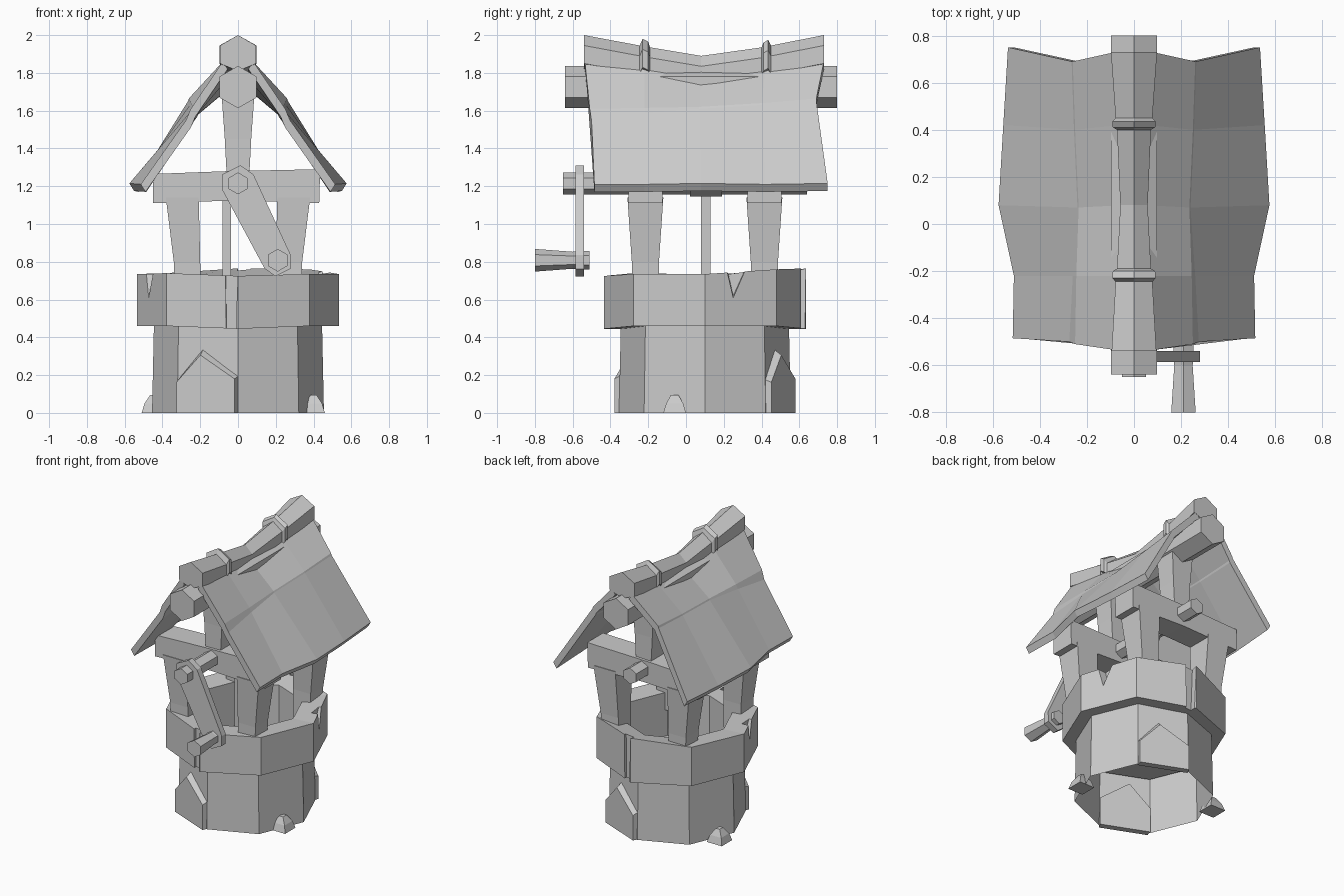
import bpy, bmesh
from math import sin, cos, pi, radians
from mathutils import Vector, Matrix

cube = bpy.data.objects.get("Cube")
if cube:
    bpy.data.objects.remove(cube)

stone = bpy.data.materials.new("plain grey")
stone.use_nodes = True
GREY = (0.6, 0.6, 0.6, 1)
stone.diffuse_color = GREY
stone.node_tree.nodes["Principled BSDF"].inputs["Base Color"].default_value = GREY

CY = 0.1  # the well shaft sits slightly behind the origin
HALF_TURN = Matrix.Translation((0, 2 * CY, 0)) @ Matrix.Rotation(pi, 4, 'Z')


def loft(name, rings, start=True, end=True, closed=False):
    """Bridge rings of equal length into one flat-shaded object."""
    bm = bmesh.new()
    rows = [[bm.verts.new(p) for p in ring] for ring in rings]
    n = len(rows[0])
    pairs = list(zip(rows, rows[1:])) + ([(rows[-1], rows[0])] if closed else [])
    for a, b in pairs:
        for i in range(n):
            j = (i + 1) % n
            bm.faces.new((a[i], a[j], b[j], b[i]))
    if start and not closed:
        bm.faces.new(rows[0][::-1])
    if end and not closed:
        bm.faces.new(rows[-1])
    bmesh.ops.recalc_face_normals(bm, faces=bm.faces)
    mesh = bpy.data.meshes.new(name)
    bm.to_mesh(mesh)
    bm.free()
    mesh.materials.append(stone)
    obj = bpy.data.objects.new(name, mesh)
    bpy.context.collection.objects.link(obj)
    return obj


def octagon(r, z):
    return [(r * cos(i * pi / 4), CY + r * sin(i * pi / 4), z) for i in range(8)]


def rect(x, y, z, w, d):
    """Horizontal rectangle with half sizes w and d."""
    return [(x + sx * w, y + sy * d, z) for sx, sy in ((-1, -1), (1, -1), (1, 1), (-1, 1))]


def hex_y(x, y, z, r):
    """Hexagon facing along y with a point upward."""
    return [(x + r * sin(i * pi / 3), y, z + r * cos(i * pi / 3)) for i in range(6)]


def extrude(name, outline, offset):
    return loft(name, [outline, [Vector(p) + Vector(offset) for p in outline]])


def half_turn_copy(obj, name):
    other = obj.copy()
    other.data = obj.data.copy()
    other.name = name
    other.data.transform(HALF_TURN)
    bpy.context.collection.objects.link(other)
    return other


# Well shaft, open below, with a floor inside
loft("well_wall", [octagon(0.455, 0), octagon(0.445, 0.47)], start=False, end=False)
loft("well_floor", [octagon(0.43, 0.39), octagon(0.43, 0.41)])

# Overhanging stone rim with uneven top
tops = (0.735, 0.76, 0.765, 0.74, 0.735, 0.74, 0.725, 0.735)
rim_rings = []
for i, top in enumerate(tops):
    a = i * pi / 4
    low = 0.445 if i in (2, 6) else 0.46
    rim_rings.append([(r * cos(a), CY + r * sin(a), z) for r, z in
                      ((0.535, low), (0.535, top), (0.37, 0.725), (0.37, 0.4), (0.42, 0.4), (0.42, low))])
rim = loft("well_rim", rim_rings, closed=True)

# Cracks and chips cut out of the rim, repeated on the opposite side
crack = extrude("crack_cutter", [(-0.075, -0.5, 0.8), (-0.005, -0.5, 0.8),
                                 (-0.02, -0.5, 0.4), (-0.07, -0.5, 0.4)], (0.01, 0.11, 0))
notch = extrude("notch_cutter", [(0.6, 0.2, 0.8), (0.6, 0.35, 0.8), (0.6, 0.25, 0.58)], (-0.17, 0, 0.04))
cutters = [crack, notch, half_turn_copy(crack, "back_crack_cutter"), half_turn_copy(notch, "side_notch_cutter")]
bpy.context.view_layer.objects.active = rim
for cutter in cutters:
    cutter.hide_render = True
    mod = rim.modifiers.new("cut", 'BOOLEAN')
    mod.operation = 'DIFFERENCE'
    mod.solver = 'EXACT'
    mod.object = cutter
    bpy.ops.object.modifier_apply(modifier=mod.name)
for cutter in cutters:
    bpy.data.objects.remove(cutter)

# Raised stone with a peaked top, front and back
a = radians(-112.5)
out, along = Vector((cos(a), sin(a), 0)), Vector((-sin(a), cos(a), 0))
origin = Vector((0, CY, 0)) + out * 0.405
slab = [(-0.172, 0), (0.172, 0), (0.172, 0.2), (-0.03, 0.34), (-0.172, 0.18)]
front_slab = loft("front_raised_stone", [
    [origin + along * u + Vector((0, 0, z)) for u, z in slab],
    [origin + out * 0.045 + along * u * 0.97 + Vector((0, 0, z * 0.9)) for u, z in slab]])
half_turn_copy(front_slab, "back_raised_stone")

# Small loose stones at the foot
for name, x, y in (("left_loose_stone", 0.4, -0.06), ("right_loose_stone", -0.45, 0.26)):
    loft(name, [rect(x, y, 0, 0.06, 0.06), rect(x, y, 0.05, 0.045, 0.045), rect(x, y, 0.095, 0.015, 0.02)])

# Corner posts, cross beams and king posts
for end, y in (("front", -0.215), ("back", 0.415)):
    for side, s in (("left", 1), ("right", -1)):
        loft(f"{end}_{side}_post", [
            rect(0.265 * s, y, 0.6, 0.068, 0.07), rect(0.27 * s, y, 0.8, 0.07, 0.072),
            rect(0.295 * s, y, 1.14, 0.087, 0.095)])
    beam = [(-0.45, y - 0.09, 1.11), (-0.45, y - 0.09, 1.265), (-0.05, y - 0.09, 1.28),
            (0.435, y - 0.09, 1.29), (0.43, y - 0.09, 1.11), (0, y - 0.09, 1.125)]
    extrude(f"{end}_cross_beam", beam, (0, 0.18, 0))
    loft(f"{end}_king_post", [rect(0, y, 1.26, 0.06, 0.07), rect(0, y, 1.45, 0.07, 0.07),
                              rect(0, y, 1.7, 0.088, 0.08)])

# Ridge beam, axle and rope
loft("ridge_beam", [hex_y(0, -0.64, 1.725, 0.112), hex_y(0, 0.8, 1.725, 0.112)])
loft("axle", [hex_y(0, -0.65, 1.215, 0.058), hex_y(0, 0.64, 1.215, 0.058)])
loft("rope", [rect(-0.06, 0.105, 0.4, 0.022, 0.025), rect(-0.06, 0.105, 1.2, 0.022, 0.025)])
loft("rope_drum", [hex_y(0, 0.02, 1.215, 0.07), hex_y(0, 0.19, 1.215, 0.07)])

# Crank arm and handle
top, low = Vector((0, -0.585, 1.22)), Vector((0.21, -0.585, 0.8))
d = (low - top).normalized()
side = Vector((-d.z, 0, d.x))
angles = [radians(t) for t in (-90, -35, 35, 90)]
arm = [top + 0.092 * (side * sin(t) - d * cos(t)) for t in angles]
arm += [low + 0.078 * (d * cos(t) - side * sin(t)) for t in angles]
extrude("crank_arm", arm, (0, 0.045, 0))
loft("crank_handle", [hex_y(0.21, y, 0.808, r) for y, r in
                      ((-0.8, 0.06), (-0.6, 0.045), (-0.56, 0.05), (-0.51, 0.05))])

# Sagging roof slopes: each station lists (x, y, z) from ridge to eave
stations = (
    ((0.08, -0.535, 1.86), (0.25, -0.51, 1.61), (0.275, -0.5, 1.55), (0.515, -0.485, 1.21)),
    ((0.07, -0.22, 1.82), (0.245, -0.22, 1.615), (0.26, -0.22, 1.585), (0.51, -0.22, 1.21)),
    ((0.045, 0.08, 1.78), (0.235, 0.07, 1.62), (0.24, 0.07, 1.61), (0.575, 0.08, 1.215)),
    ((0.06, 0.42, 1.82), (0.25, 0.4, 1.64), (0.255, 0.4, 1.63), (0.555, 0.42, 1.21)),
    ((0.08, 0.73, 1.86), (0.26, 0.69, 1.665), (0.265, 0.69, 1.65), (0.535, 0.75, 1.215)),
)
for name, s in (("left_roof_slope", 1), ("right_roof_slope", -1)):
    rings = []
    for row in stations:
        upper = [(s * x, y, z) for x, y, z in row]
        lower = [(s * (x - 0.025), y, z - 0.04) for x, y, z in row]
        rings.append(upper + lower[::-1])
    loft(name, rings)

# Ridge cap with two raised bands: (y, half width, top height)
cap = [(-0.54, 0.095, 2.0), (-0.245, 0.078, 1.945), (-0.23, 0.092, 1.98), (-0.2, 0.09, 1.965),
       (-0.19, 0.072, 1.935), (0.08, 0.058, 1.89), (0.4, 0.072, 1.935), (0.41, 0.09, 1.96),
       (0.435, 0.092, 1.975), (0.45, 0.078, 1.945), (0.73, 0.098, 2.0)]
loft("ridge_cap", [[(0, y, t), (w, y, t - 0.055), (w, y, t - 0.15), (0, y, t - 0.19),
                    (-w, y, t - 0.15), (-w, y, t - 0.055)] for y, w, t in cap])
